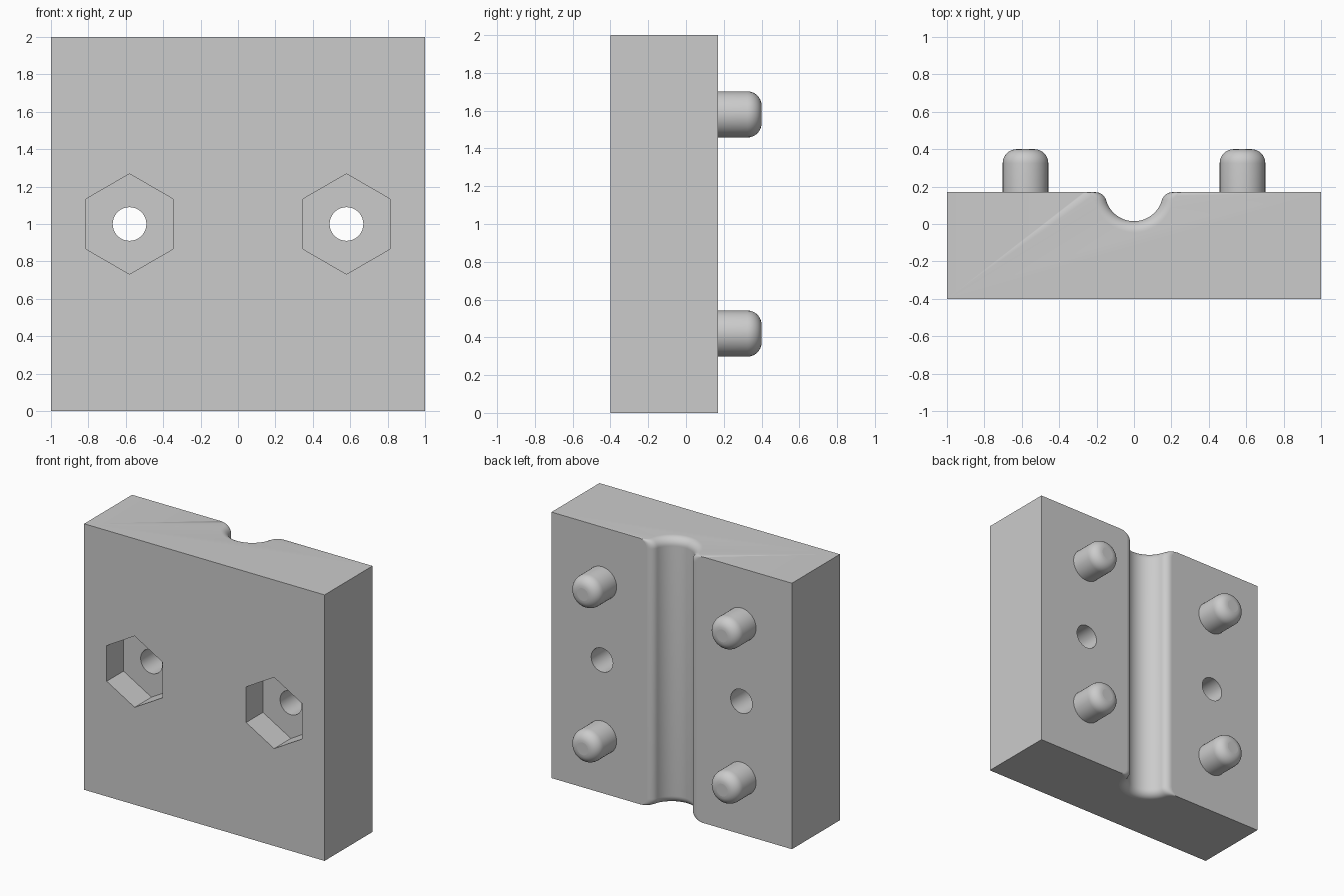
import bpy
import bmesh
from math import sin, cos, pi, sqrt, asin, radians
from mathutils import Matrix, Vector

cube = bpy.data.objects.get("Cube")
if cube:
    bpy.data.objects.remove(cube, do_unlink=True)

FRONT, BACK, HEIGHT = -0.4, 0.17, 2.0
GROOVE, FILLET = 0.155, 0.06
HOLE_X = 0.58

grey = bpy.data.materials.new("plain grey")
grey.use_nodes = True
colour = (0.6, 0.6, 0.6, 1)
grey.diffuse_color = colour
grey.node_tree.nodes["Principled BSDF"].inputs["Base Color"].default_value = colour


def make_object(name, bm):
    bmesh.ops.recalc_face_normals(bm, faces=bm.faces)
    mesh = bpy.data.meshes.new(name)
    bm.to_mesh(mesh)
    bm.free()
    obj = bpy.data.objects.new(name, mesh)
    bpy.context.collection.objects.link(obj)
    mesh.materials.append(grey)
    return obj


def shade(obj):
    # Flat on planar, axis-aligned faces; smooth on the curved ones
    for p in obj.data.polygons:
        p.use_smooth = max(abs(c) for c in p.normal) < 0.9999 or p.area < 0.05 and len(p.vertices) == 4
    bpy.ops.object.select_all(action="DESELECT")
    obj.select_set(True)
    bpy.context.view_layer.objects.active = obj


def section(grow):
    """Block outline with a round groove, widened by grow, and filleted lips."""
    R, r = GROOVE + grow, FILLET
    lip = sqrt((R + r) ** 2 - r * r)
    tilt = asin(r / (R + r))
    half = []
    for i in range(9):        # convex lip, from the back face inward
        a = pi / 2 + (pi / 2 - tilt) * i / 8
        half.append((lip + r * cos(a), BACK - r + r * sin(a)))
    for i in range(1, 17):    # concave bowl down to its lowest point
        a = -tilt - (pi / 2 - tilt) * i / 16
        half.append((R * cos(a), BACK + R * sin(a)))
    mirrored = [(-x, y) for x, y in reversed(half[:-1])]
    return [(1, FRONT), (1, BACK)] + half + mirrored + [(-1, BACK), (-1, FRONT)]


# Block: outline lofted upward, with the groove flaring at both ends
levels = []
for i in range(9):
    a = pi / 2 * i / 8
    levels.append((FILLET * (1 - cos(a)), FILLET * (1 - sin(a))))
levels += [(HEIGHT - z, g) for z, g in reversed(levels)]
bm = bmesh.new()
rings = [[bm.verts.new((x, y, z)) for x, y in section(g)] for z, g in levels]
for low, high in zip(rings, rings[1:]):
    n = len(low)
    for i in range(n):
        j = (i + 1) % n
        bm.faces.new((low[i], low[j], high[j], high[i]))
bm.faces.new(rings[0])
bm.faces.new(rings[-1])
block = make_object("block", bm)
for p in block.data.polygons:
    c = p.center
    p.use_smooth = abs(c.x) < 0.3 and BACK - 0.25 < c.y < BACK - 0.0001 and 0 < c.z < HEIGHT


# Bolt holes and hexagonal nut pockets
def cutter(name, x, sides, radius, y0, y1):
    bm = bmesh.new()
    turn = Matrix.Translation((x, (y0 + y1) / 2, 1)) @ Matrix.Rotation(pi / 2, 4, "X")
    bmesh.ops.create_cone(bm, cap_ends=True, segments=sides, radius1=radius,
                          radius2=radius, depth=y1 - y0)
    if max(v.co.y for v in bm.verts) < radius * 0.99:
        bm.transform(Matrix.Rotation(pi / sides, 4, "Z"))
    bm.transform(turn)
    obj = make_object(name, bm)
    for p in obj.data.polygons:
        p.use_smooth = sides > 6 and len(p.vertices) == 4
    obj.hide_render = True
    obj.hide_set(True)
    mod = block.modifiers.new(name, "BOOLEAN")
    mod.operation = "DIFFERENCE"
    mod.solver = "EXACT"
    mod.object = obj
    return obj


cutters = []
for side, s in (("left", 1), ("right", -1)):
    cutters.append(cutter(side + "_nut_pocket_cutter", s * HOLE_X, 6, 0.268, FRONT - 0.1, FRONT + 0.2))
    cutters.append(cutter(side + "_bolt_hole_cutter", s * HOLE_X, 40, 0.09, FRONT - 0.2, BACK + 0.1))

# Apply the cuts and drop the cutters
depsgraph = bpy.context.evaluated_depsgraph_get()
cut_mesh = bpy.data.meshes.new_from_object(block.evaluated_get(depsgraph))
block.modifiers.clear()
block.data = cut_mesh
for c in cutters:
    bpy.data.objects.remove(c, do_unlink=True)


# Locating pegs: rounded profile spun about its axis
def peg(name, x, z):
    radius, edge, tip = 0.122, 0.075, 0.4
    profile = [(radius, BACK - 0.02), (radius, tip - edge)]
    for i in range(1, 9):
        a = pi / 2 * i / 8
        profile.append((radius - edge + edge * cos(a), tip - edge + edge * sin(a)))
    bm = bmesh.new()
    verts = [bm.verts.new((x + r, y, z)) for r, y in profile]
    edges = [bm.edges.new(pair) for pair in zip(verts, verts[1:])]
    bmesh.ops.spin(bm, geom=verts + edges, cent=(x, 0, z), axis=(0, 1, 0),
                   angle=2 * pi, steps=40, use_duplicate=False)
    bmesh.ops.remove_doubles(bm, verts=bm.verts, dist=0.0005)
    bmesh.ops.holes_fill(bm, edges=[e for e in bm.edges if e.is_boundary], sides=0)
    obj = make_object(name, bm)
    for p in obj.data.polygons:
        p.use_smooth = len(p.vertices) == 4


for side, s in (("left", 1), ("right", -1)):
    for level, z in (("lower", 0.42), ("upper", 1.58)):
        peg(f"{side}_{level}_peg", s * HOLE_X, z)
